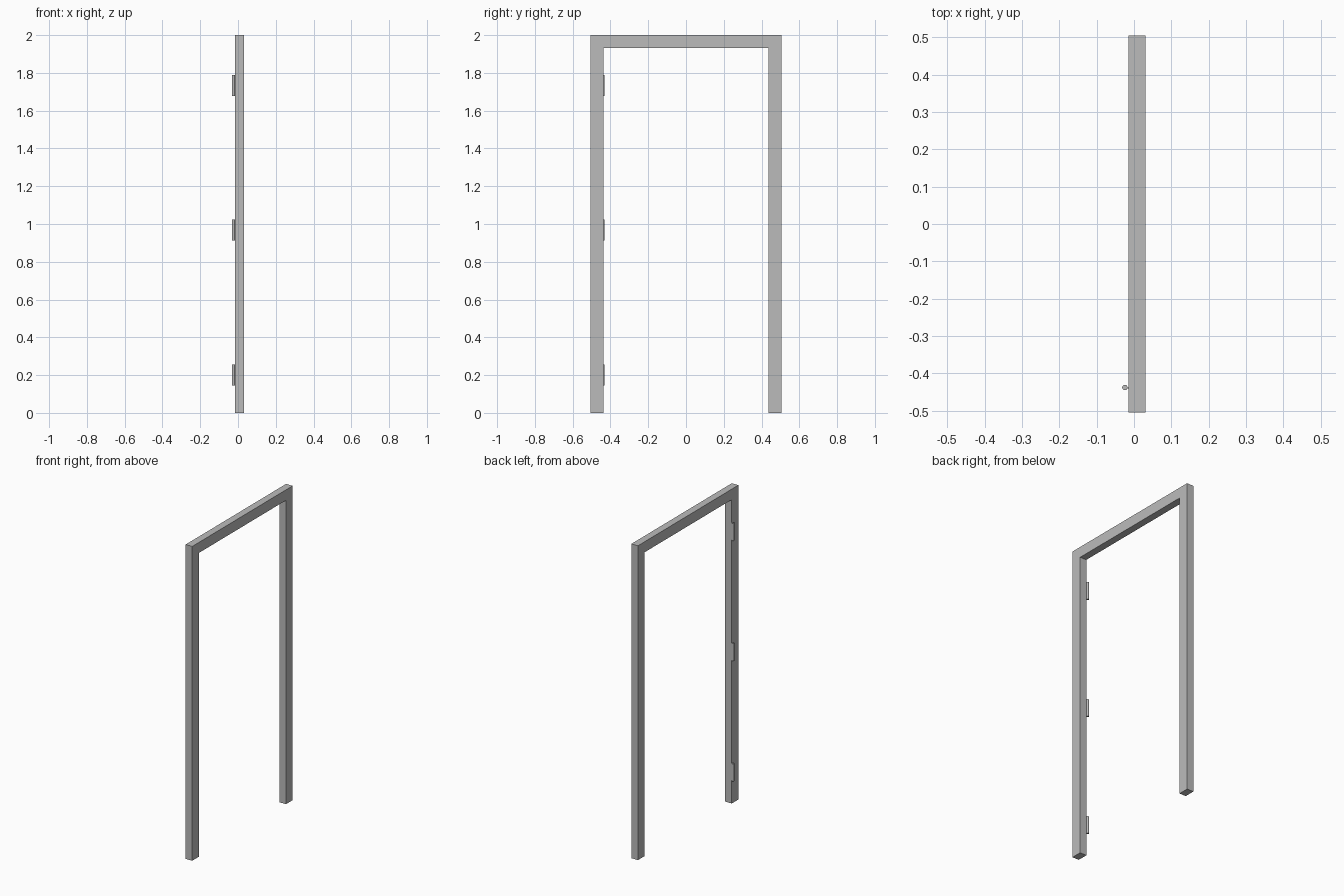
import bpy
import bmesh

if "Cube" in bpy.data.objects:
    bpy.data.objects.remove(bpy.data.objects["Cube"], do_unlink=True)

# Single grey finish
grey = bpy.data.materials.new("plain grey")
grey.use_nodes = True
colour = (0.5, 0.5, 0.5, 1)
grey.diffuse_color = colour
grey.node_tree.nodes["Principled BSDF"].inputs["Base Color"].default_value = colour

FRONT, BACK = -0.015, 0.031      # frame depth along x
HALF, BAR, TOP = 0.505, 0.067, 2.0
HINGE_Y, HINGE_X = -0.438, -0.0245
HINGE_R, HINGE_H = 0.0073, 0.111


def finish(name, bm):
    mesh = bpy.data.meshes.new(name)
    bmesh.ops.recalc_face_normals(bm, faces=bm.faces)
    bm.to_mesh(mesh)
    bm.free()
    mesh.materials.append(grey)
    obj = bpy.data.objects.new(name, mesh)
    bpy.context.collection.objects.link(obj)
    return obj


# Door frame: one arch-shaped outline extruded through its depth
inner = HALF - BAR
outline = [(-HALF, 0), (-HALF, TOP), (HALF, TOP), (HALF, 0),
           (inner, 0), (inner, TOP - BAR), (-inner, TOP - BAR), (-inner, 0)]
bm = bmesh.new()
face = bm.faces.new([bm.verts.new((FRONT, y, z)) for y, z in outline])
extruded = bmesh.ops.extrude_face_region(bm, geom=[face])["geom"]
bmesh.ops.translate(bm, vec=(BACK - FRONT, 0, 0),
                    verts=[v for v in extruded if isinstance(v, bmesh.types.BMVert)])
finish("door_frame", bm)

# Hinges: a round barrel joined to the jamb by a thin leaf
for label, z in (("lower", 0.2015), ("middle", 0.967), ("upper", 1.7325)):
    bm = bmesh.new()
    bmesh.ops.create_cone(bm, cap_ends=True, segments=16, radius1=HINGE_R,
                          radius2=HINGE_R, depth=HINGE_H)
    bmesh.ops.translate(bm, vec=(HINGE_X, HINGE_Y, z), verts=bm.verts)
    barrel = finish(label + "_hinge_barrel", bm)
    for poly in barrel.data.polygons:
        poly.use_smooth = abs(poly.normal.z) < 0.5

    bm = bmesh.new()
    bmesh.ops.create_cube(bm, size=1)
    bmesh.ops.scale(bm, vec=(FRONT - HINGE_X + 0.005, 0.003, HINGE_H), verts=bm.verts)
    bmesh.ops.translate(bm, vec=((FRONT + HINGE_X + 0.005) / 2, HINGE_Y - 0.0015, z),
                        verts=bm.verts)
    finish(label + "_hinge_leaf", bm)
